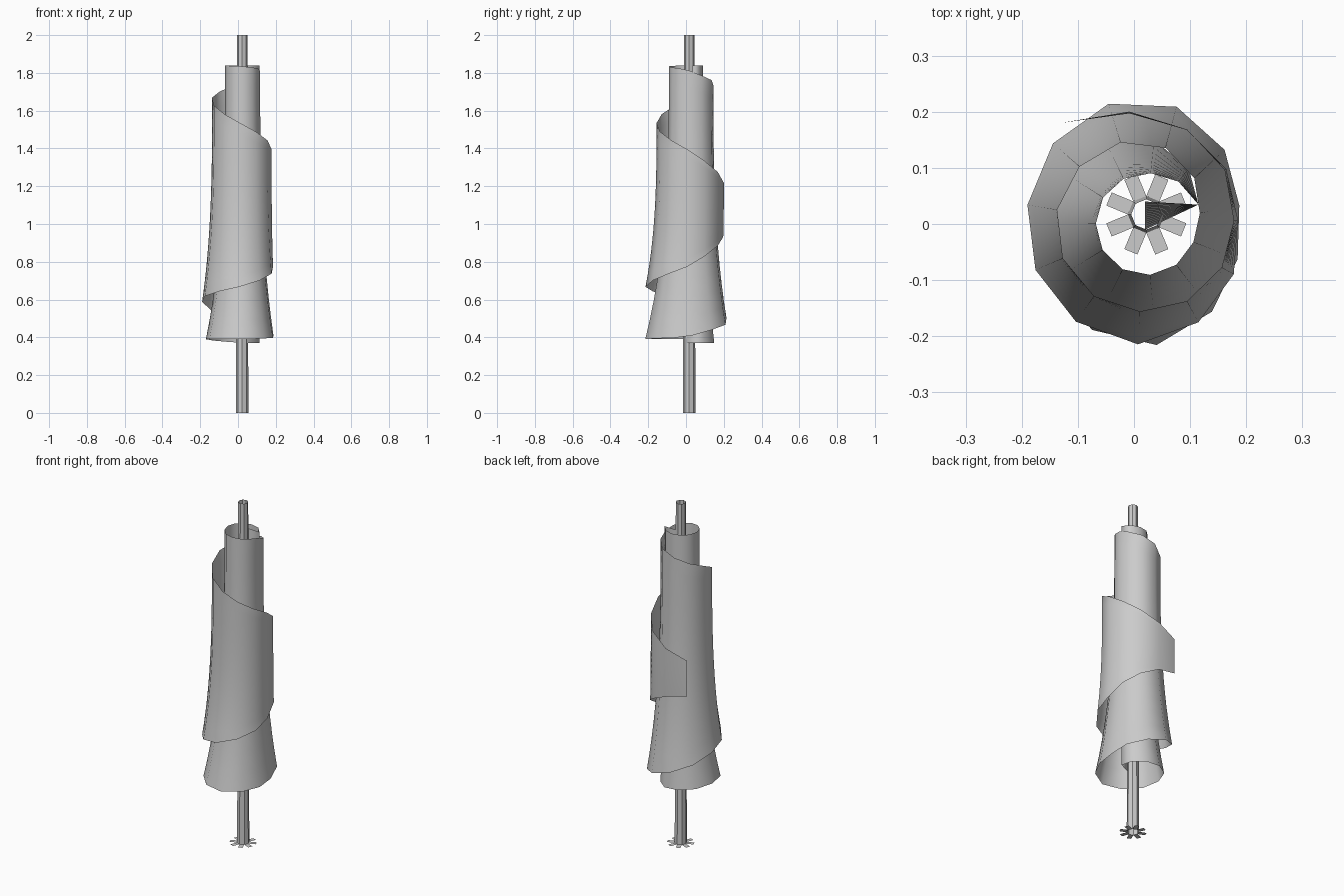
import bpy, bmesh
from math import sin, cos, radians, pi

if "Cube" in bpy.data.objects:
    bpy.data.objects.remove(bpy.data.objects["Cube"])


def make_object(name, bm, smooth):
    mesh = bpy.data.meshes.new(name)
    bm.to_mesh(mesh)
    bm.free()
    obj = bpy.data.objects.new(name, mesh)
    bpy.context.collection.objects.link(obj)
    for p in mesh.polygons:
        p.use_smooth = smooth
    return obj


def polar(cx, cy, a, r, z):
    return (cx + r * cos(a), cy + r * sin(a), z)


# Pole: open, slightly tapered eight-sided tube
PX, PY, SIDES = 0.022, 0.017, 8
bm = bmesh.new()
low, high = [], []
for i in range(SIDES):
    a = 2 * pi * i / SIDES
    low.append(bm.verts.new(polar(PX, PY, a, 0.033, 0)))
    high.append(bm.verts.new(polar(PX, PY, a, 0.027, 2)))
for i in range(SIDES):
    j = (i + 1) % SIDES
    bm.faces.new((low[i], low[j], high[j], high[i]))
make_object("pole", bm, False)

# Foot flaps: flat tabs folded out from each pole side
bm = bmesh.new()
for i in range(SIDES):
    a = 2 * pi * (i + 0.5) / SIDES
    c, s = cos(a), sin(a)
    bm.faces.new([bm.verts.new((PX + u * c - v * s, PY + u * s + v * c, 0))
                  for u, v in ((0.03, -0.0126), (0.072, -0.0126),
                               (0.072, 0.0126), (0.03, 0.0126))])
make_object("foot_flaps", bm, False)

# Furled cloth: angle, top radius, bottom radius, top height, bottom height
KEYS = [(20, .101, .101, 1.84, .37), (90, .09, .155, 1.84, .37),
        (180, .088, .19, 1.84, .39), (270, .091, .22, 1.835, .39),
        (360, .092, .163, 1.82, .40), (450, .15, .227, 1.75, .48),
        (540, .16, .211, 1.66, .60), (630, .156, .215, 1.53, .67),
        (720, .157, .165, 1.40, .77), (810, .194, .19, 1.23, .925),
        (850, .235, .235, 1.17, .96)]


def sample(deg):
    for a, b in zip(KEYS, KEYS[1:]):
        if deg <= b[0] + 1e-6:
            t = (deg - a[0]) / (b[0] - a[0])
            return [p + (q - p) * t for p, q in zip(a, b)]


ROWS, COLS = 14, 26
bm = bmesh.new()
# first column is fixed to the pole
columns = [[bm.verts.new((0.02, 0.04 - 0.05 * k / ROWS, 1.84 - 1.47 * k / ROWS))
            for k in range(ROWS + 1)]]
for c in range(COLS + 1):
    deg, rt, rb, zt, zb = sample(20 + 830 * c / COLS)
    col = []
    for k in range(ROWS + 1):
        u = k / ROWS
        r = rt + (rb - rt) * u ** 2.9
        col.append(bm.verts.new(polar(0.02, 0, radians(deg), r, zt + (zb - zt) * u)))
    columns.append(col)
for a, b in zip(columns, columns[1:]):
    for k in range(ROWS):
        bm.faces.new((a[k], a[k + 1], b[k + 1], b[k]))
make_object("furled_cloth", bm, True)
